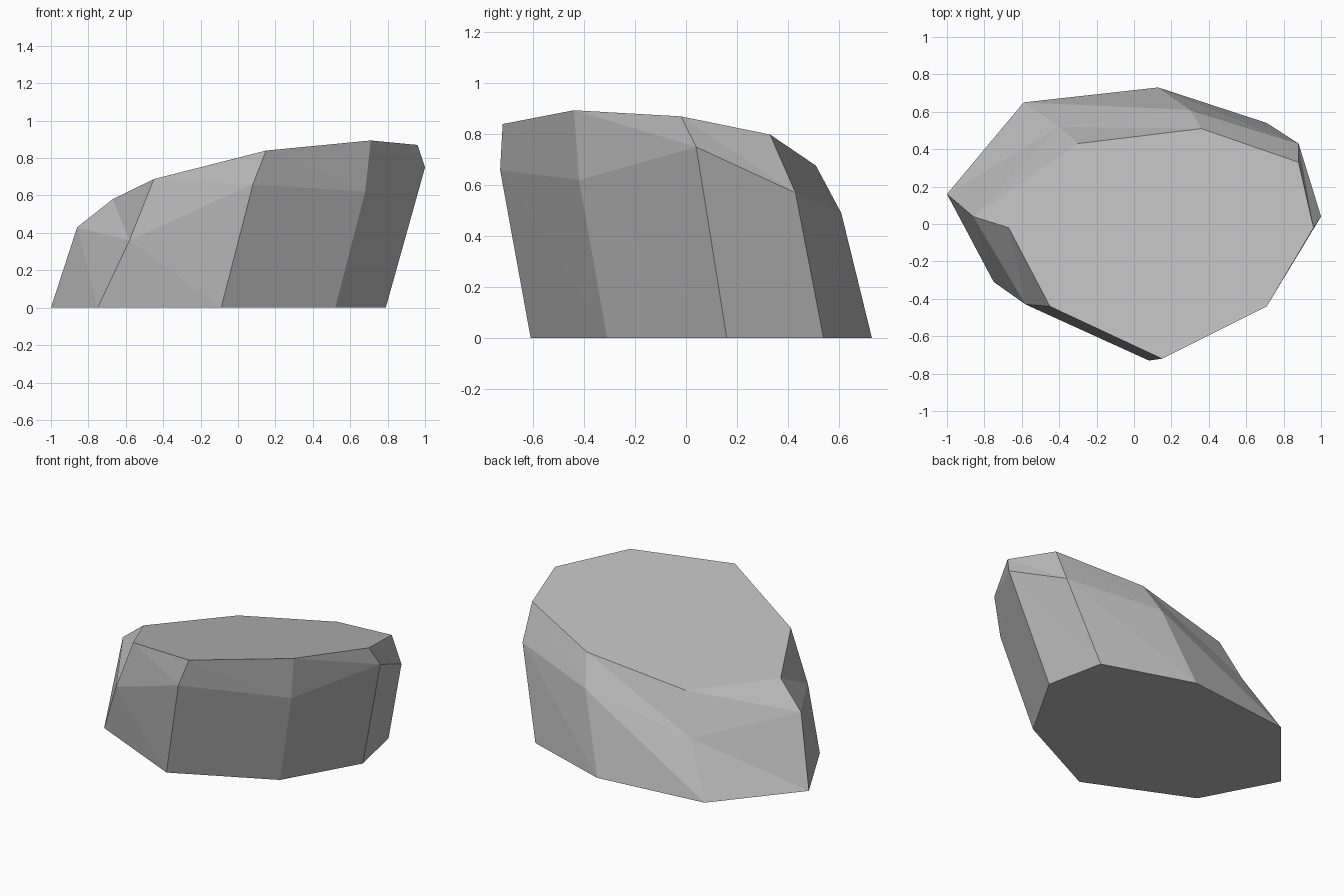
import bpy
import bmesh

default_cube = bpy.data.objects.get("Cube")
if default_cube:
    bpy.data.objects.remove(default_cube, do_unlink=True)


def make_material(name, value):
    material = bpy.data.materials.new(name)
    material.use_nodes = True
    colour = (value, value, value, 1.0)
    material.diffuse_color = colour
    shader = material.node_tree.nodes["Principled BSDF"]
    shader.inputs["Base Color"].default_value = colour
    shader.inputs["Roughness"].default_value = 0.9
    return material


def slanted_top(x, y):
    """Height of the flat, tilted cut across the top of the rock."""
    return 0.696 + 0.178 * x - 0.163 * y


def bridge_with_triangles(bm, lower, upper):
    """Join two rings with faceted triangles, all split the same way."""
    count = len(lower)
    for i in range(count):
        following = (i + 1) % count
        bm.faces.new((lower[i], lower[following], upper[i]))
        bm.faces.new((lower[following], upper[following], upper[i]))


# Outlines run counter-clockwise from the low end of the rock
base_outline = [(-1, .16), (-.75, -.31), (-.09, -.61), (.52, -.31),
                (.79, .16), (.71, .54), (.13, .73), (-.59, .65)]
shoulder_outline = [(-.86, .04, .43), (-.58, -.43, .36), (.08, -.73, .66),
                    (.68, -.42, .62), (1, .04, .75), (.88, .43, .57),
                    (.3, .61, .49), (-.4, .52, .32)]
top_outline = [(-.67, -.02), (-.45, -.44), (.15, -.72), (.71, -.44),
               (.96, -.02), (.88, .33), (.36, .51), (-.3, .43)]

bm = bmesh.new()
base = [bm.verts.new((x, y, 0)) for x, y in base_outline]
shoulder = [bm.verts.new(point) for point in shoulder_outline]
top = [bm.verts.new((x, y, slanted_top(x, y))) for x, y in top_outline]

# Sides, bevelled shoulder, tilted top and flat underside
bridge_with_triangles(bm, base, shoulder)
bridge_with_triangles(bm, shoulder, top)
bm.faces.new(top)
bm.faces.new(list(reversed(base)))
bmesh.ops.recalc_face_normals(bm, faces=bm.faces[:])

mesh = bpy.data.meshes.new("rock")
bm.to_mesh(mesh)
bm.free()
mesh.materials.append(make_material("stone grey", 0.5))
rock = bpy.data.objects.new("rock", mesh)
bpy.context.collection.objects.link(rock)
